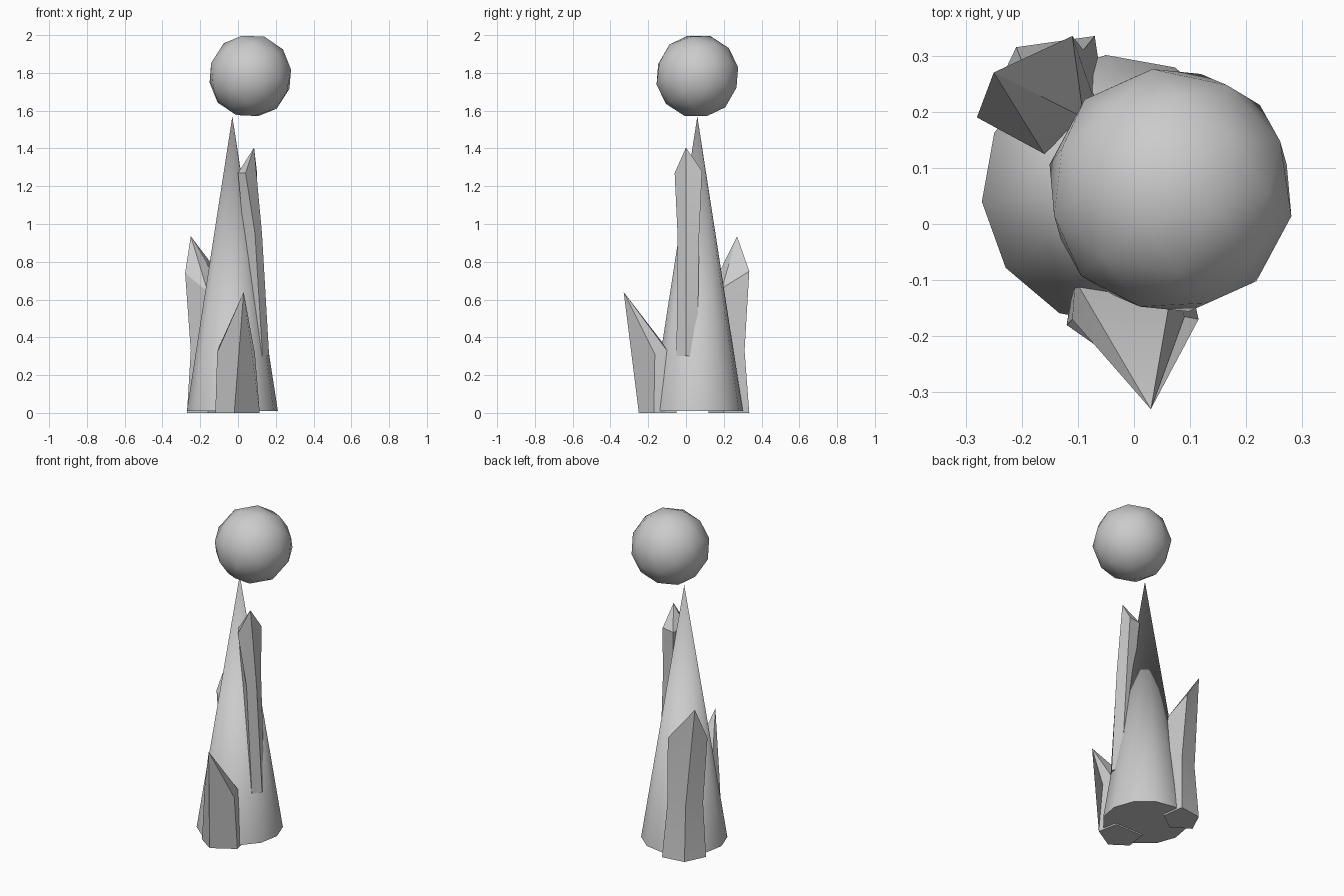
import bpy, bmesh, math

if "Cube" in bpy.data.objects:
    bpy.data.objects.remove(bpy.data.objects["Cube"])


def smooth(obj):
    bpy.ops.object.select_all(action='DESELECT')
    obj.select_set(True)
    bpy.context.view_layer.objects.active = obj
    bpy.ops.object.shade_smooth_by_angle(angle=math.radians(32))


def shard(name, rings):
    """Five-sided crystal: rings run bottom to top, point 0 of the top ring is the tip."""
    bm = bmesh.new()
    loops = [[bm.verts.new(p) for p in ring] for ring in rings]
    n = len(loops[0])
    for low, high in zip(loops, loops[1:]):
        for i in range(n):
            j = (i + 1) % n
            bm.faces.new((low[i], low[j], high[j], high[i]))
    bm.faces.new(loops[0][::-1])
    # slanted cap, fanned from the tip
    top = loops[-1]
    for i in range(1, n - 1):
        bm.faces.new((top[0], top[i], top[i + 1]))
    bmesh.ops.recalc_face_normals(bm, faces=bm.faces)
    mesh = bpy.data.meshes.new(name)
    bm.to_mesh(mesh)
    bm.free()
    obj = bpy.data.objects.new(name, mesh)
    bpy.context.collection.objects.link(obj)
    smooth(obj)


# tall main spire
bpy.ops.mesh.primitive_cone_add(vertices=12, radius1=0.242, radius2=0, depth=1.56,
                                location=(-0.03, 0.06, 0.79),
                                rotation=(0, 0, math.radians(4.8)))
spire = bpy.context.object
spire.name = "spire"
smooth(spire)

# floating orb, slightly tilted
bpy.ops.mesh.primitive_ico_sphere_add(subdivisions=2, radius=0.223,
                                      location=(0.065, 0.06, 1.784),
                                      rotation=(0.21, -0.23, 0.1))
orb = bpy.context.object
orb.name = "orb"
smooth(orb)

# low shard leaning out at the front
shard("front_shard", [
    [(-0.02, -0.25, 0), (-0.12, -0.18, 0), (-0.10, -0.05, 0),
     (0.09, -0.05, 0), (0.115, -0.17, 0)],
    [(0.03, -0.33, 0.64), (-0.11, -0.17, 0.32), (-0.105, -0.10, 0.34),
     (0.07, -0.10, 0.33), (0.09, -0.165, 0.31)],
])

# middle shard at the back left
shard("back_shard", [
    [(-0.21, 0.315, 0), (-0.27, 0.19, 0), (-0.16, 0.12, 0),
     (-0.05, 0.20, 0), (-0.07, 0.335, 0)],
    [(-0.20, 0.29, 0.33), (-0.25, 0.19, 0.33), (-0.16, 0.12, 0.33),
     (-0.06, 0.19, 0.33), (-0.09, 0.31, 0.33)],
    [(-0.25, 0.27, 0.935), (-0.28, 0.19, 0.74), (-0.16, 0.125, 0.64),
     (-0.09, 0.19, 0.66), (-0.11, 0.335, 0.75)],
])

# high shard on the right
shard("right_shard", [
    [(0.165, 0.0, 0.3), (0.13, -0.05, 0.3), (0.05, 0.0, 0.3),
     (0.05, 0.06, 0.3), (0.14, 0.06, 0.3)],
    [(0.127, 0.0, 0.95), (0.09, -0.045, 0.95), (0.03, 0.0, 0.95),
     (0.05, 0.06, 0.95), (0.11, 0.07, 0.95)],
    [(0.085, 0.0, 1.405), (0.04, -0.06, 1.27), (0.0, 0.0, 1.27),
     (0.03, 0.085, 1.27), (0.10, 0.085, 1.28)],
])
